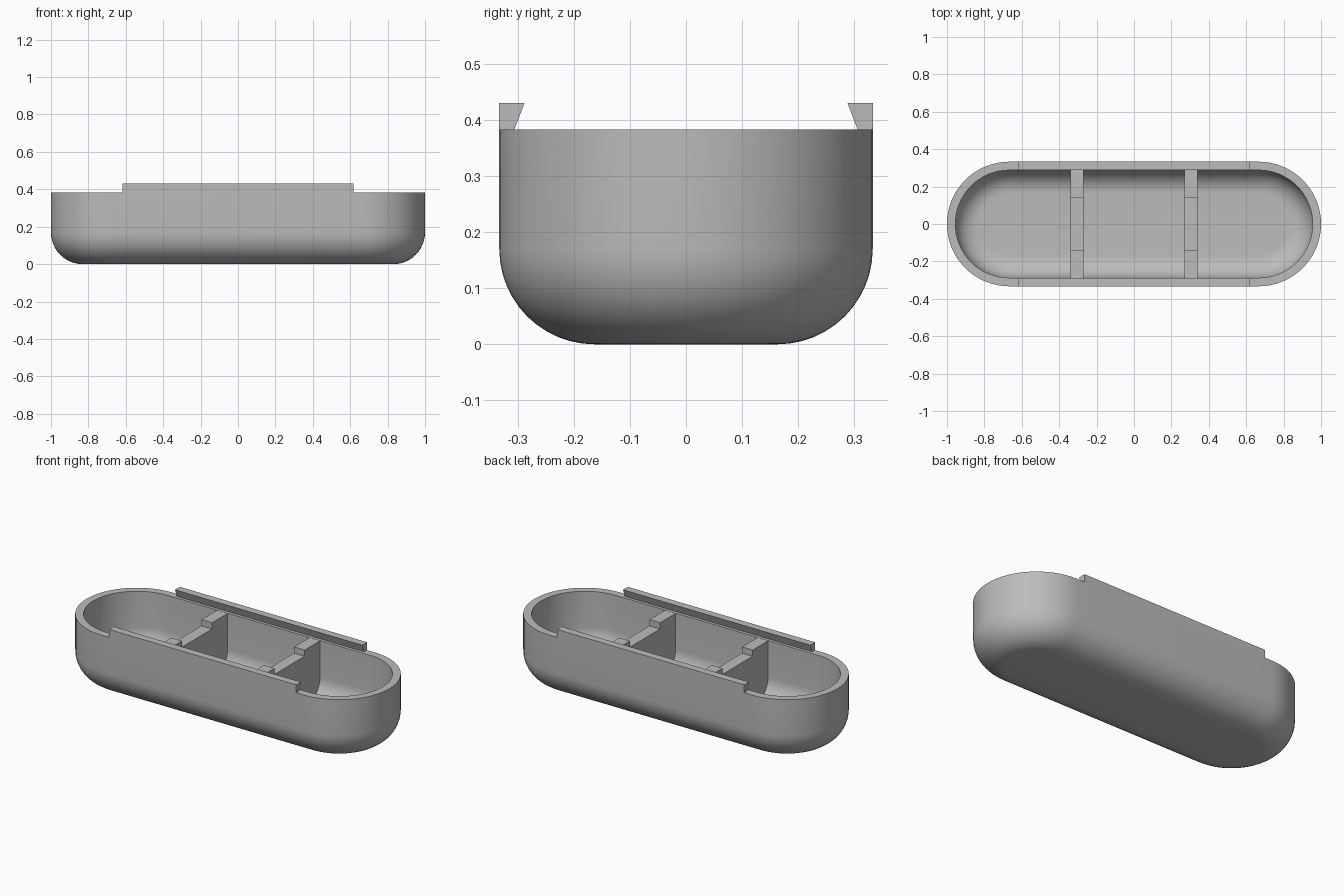
import bpy, bmesh, math

if "Cube" in bpy.data.objects:
    bpy.data.objects.remove(bpy.data.objects["Cube"], do_unlink=True)

RADIUS = 0.333      # outer half width
HALF = 1 - RADIUS   # half length of the straight sides
WALL = 0.045
RIM = 0.383
FILLET = 0.17
STEPS = 12

grey = bpy.data.materials.new("light grey")
grey.use_nodes = True
colour = (0.5, 0.5, 0.5, 1)
grey.diffuse_color = colour
grey.node_tree.nodes["Principled BSDF"].inputs["Base Color"].default_value = colour


def finish(name, bm, smooth=False):
    bmesh.ops.recalc_face_normals(bm, faces=bm.faces)
    mesh = bpy.data.meshes.new(name)
    bm.to_mesh(mesh)
    bm.free()
    mesh.materials.append(grey)
    obj = bpy.data.objects.new(name, mesh)
    bpy.context.collection.objects.link(obj)
    if smooth:
        bpy.ops.object.select_all(action="DESELECT")
        obj.select_set(True)
        bpy.context.view_layer.objects.active = obj
        bpy.ops.object.shade_smooth_by_angle(angle=math.radians(35))
    return obj


def wall_arc(inset):
    """Rounded lower corner as (half width, height), from floor to wall."""
    r = FILLET - inset
    angles = [math.pi / 2 * i / STEPS for i in range(STEPS + 1)]
    return [(RADIUS - FILLET + r * math.sin(a), FILLET - r * math.cos(a)) for a in angles]


def stadium(r, z, segments=32):
    points = []
    for side in (1, -1):
        for i in range(segments + 1):
            a = math.pi * i / segments - math.pi / 2
            points.append((side * (HALF + r * math.cos(a)), side * r * math.sin(a), z))
    return points


def prism(name, outline, x0, x1):
    """Extrude a (y, z) outline along x."""
    bm = bmesh.new()
    face = bm.faces.new([bm.verts.new((x0, y, z)) for y, z in outline])
    grown = bmesh.ops.extrude_face_region(bm, geom=[face])["geom"]
    verts = [g for g in grown if isinstance(g, bmesh.types.BMVert)]
    bmesh.ops.translate(bm, verts=verts, vec=(x1 - x0, 0, 0))
    return finish(name, bm)


# Hollow tray: stadium rings lofted up the outside, over the rim and down inside
profile = wall_arc(0) + [(RADIUS, RIM), (RADIUS - WALL, RIM)] + wall_arc(WALL)[::-1]
bm = bmesh.new()
rings = [[bm.verts.new(p) for p in stadium(r, z)] for r, z in profile]
for low, high in zip(rings, rings[1:]):
    n = len(low)
    for i in range(n):
        j = (i + 1) % n
        bm.faces.new((low[i], low[j], high[j], high[i]))
bm.faces.new(rings[0][::-1])
bm.faces.new(rings[-1])
finish("tray", bm, smooth=True)

# Dovetail rails on the long sides
for name, s in (("front_rail", -1), ("back_rail", 1)):
    outline = [(RADIUS, RIM), (RADIUS, 0.43), (0.288, 0.43), (0.306, RIM)]
    prism(name, [(s * y, z) for y, z in outline], -0.617, 0.617)

# Dividers with a shallow notch across the middle
half = wall_arc(WALL - 0.002) + [(RADIUS - WALL + 0.002, RIM - 0.001),
                                 (0.142, RIM - 0.001), (0.142, 0.345)]
outline = half + [(-y, z) for y, z in reversed(half)]
for name, x in (("right_divider", -0.305), ("left_divider", 0.305)):
    prism(name, outline, x - 0.035, x + 0.035)
